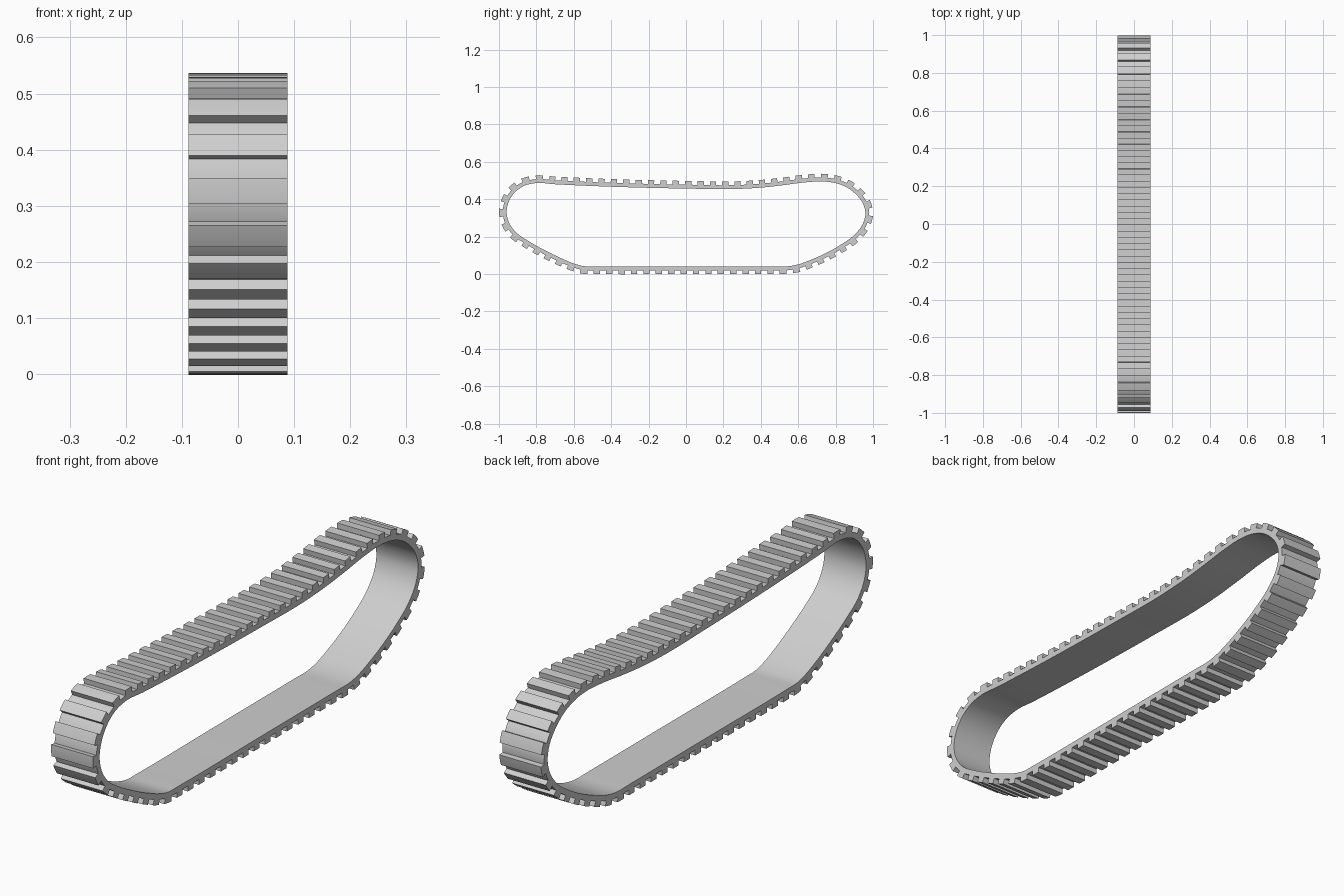
import bpy, bmesh, math
from mathutils import Vector

cube = bpy.data.objects.get("Cube")
if cube:
    bpy.data.objects.remove(cube)

HALF_WIDTH = 0.088
BAND = 0.021        # band thickness
LUG = 0.041         # lug tip height above the inner surface
PITCH = 0.066
LUG_LENGTH = 0.034

mat = bpy.data.materials.new("track grey")
mat.use_nodes = True
mat.diffuse_color = (0.62, 0.62, 0.62, 1)
mat.node_tree.nodes["Principled BSDF"].inputs["Base Color"].default_value = (0.62, 0.62, 0.62, 1)

# Inner outline of the track as (y, z), from the front end over the top
OUTLINE = [Vector(p) for p in [
    (-0.959, 0.328), (-0.946, 0.390), (-0.912, 0.440), (-0.865, 0.472), (-0.806, 0.486),
    (-0.70, 0.480), (-0.46, 0.469), (-0.20, 0.461), (0.0, 0.457), (0.28, 0.455),
    (0.40, 0.462), (0.52, 0.475), (0.635, 0.490), (0.73, 0.495), (0.80, 0.486),
    (0.86, 0.463), (0.91, 0.425), (0.945, 0.380), (0.959, 0.328), (0.945, 0.268),
    (0.905, 0.214), (0.82, 0.152), (0.74, 0.108), (0.66, 0.073), (0.59, 0.049),
    (0.54, 0.041), (0.48, 0.041), (0.0, 0.041), (-0.49, 0.041), (-0.545, 0.042),
    (-0.59, 0.053), (-0.66, 0.081), (-0.75, 0.125), (-0.84, 0.175), (-0.912, 0.226),
    (-0.946, 0.275)]]


def smooth_loop(pts, steps=24):
    """Closed spline with tangents scaled to each span's length."""
    n = len(pts)

    def tangent(i):
        a, b, c = pts[i - 1], pts[i], pts[(i + 1) % n]
        d1, d2 = (b - a).length, (c - b).length
        return ((b - a) / d1 * d2 + (c - b) / d2 * d1) / (d1 + d2)

    out = []
    for i in range(n):
        p, q = pts[i], pts[(i + 1) % n]
        span = (q - p).length
        m, k = tangent(i) * span, tangent((i + 1) % n) * span
        for j in range(steps):
            t = j / steps
            out.append(p * (2*t**3 - 3*t**2 + 1) + m * (t**3 - 2*t**2 + t)
                       + q * (3*t**2 - 2*t**3) + k * (t**3 - t**2))
    return out


path = smooth_loop(OUTLINE)
dist = [0.0]
for i, p in enumerate(path):
    dist.append(dist[-1] + (path[(i + 1) % len(path)] - p).length)
TOTAL = dist[-1]


def on_path(s):
    s %= TOTAL
    lo, hi = 0, len(path)
    while hi - lo > 1:
        mid = (lo + hi) // 2
        if dist[mid] <= s:
            lo = mid
        else:
            hi = mid
    t = (s - dist[lo]) / (dist[lo + 1] - dist[lo])
    return path[lo].lerp(path[(lo + 1) % len(path)], t)


def offset_point(s, height):
    """Point at distance s along the outline, pushed outward by height."""
    d = (on_path(s + 0.008) - on_path(s - 0.008)).normalized()
    return on_path(s) + Vector((-d.y, d.x)) * height


def add_sweep(bm, stations, low, high, closed):
    """Sweep a rectangular section through the stations along the outline."""
    rings = []
    for s in stations:
        a, b = offset_point(s, low), offset_point(s, high)
        rings.append([bm.verts.new((x, p.x, p.y)) for x, p in
                      ((-HALF_WIDTH, a), (HALF_WIDTH, a), (HALF_WIDTH, b), (-HALF_WIDTH, b))])
    count = len(rings)
    for i in range(count if closed else count - 1):
        r, q = rings[i], rings[(i + 1) % count]
        for j in range(4):
            k = (j + 1) % 4
            bm.faces.new((r[j], r[k], q[k], q[j]))
    if not closed:
        bm.faces.new(rings[0])
        bm.faces.new(rings[-1])


def finish(bm, name):
    bmesh.ops.recalc_face_normals(bm, faces=bm.faces[:])
    mesh = bpy.data.meshes.new(name)
    bm.to_mesh(mesh)
    bm.free()
    mesh.materials.append(mat)
    obj = bpy.data.objects.new(name, mesh)
    bpy.context.collection.objects.link(obj)
    bpy.ops.object.select_all(action='DESELECT')
    obj.select_set(True)
    bpy.context.view_layer.objects.active = obj
    bpy.ops.object.shade_smooth_by_angle(angle=math.radians(30))


lugs = round(TOTAL / PITCH)
pitch = TOTAL / lugs

# Continuous belt
bm = bmesh.new()
add_sweep(bm, [i * pitch / 4 for i in range(lugs * 4)], 0.0, BAND, True)
finish(bm, "track_band")

# Raised cross bars that bend with the belt
bm = bmesh.new()
for i in range(lugs):
    c = i * pitch
    add_sweep(bm, [c - LUG_LENGTH / 2, c, c + LUG_LENGTH / 2], BAND - 0.003, LUG, False)
finish(bm, "track_lugs")
